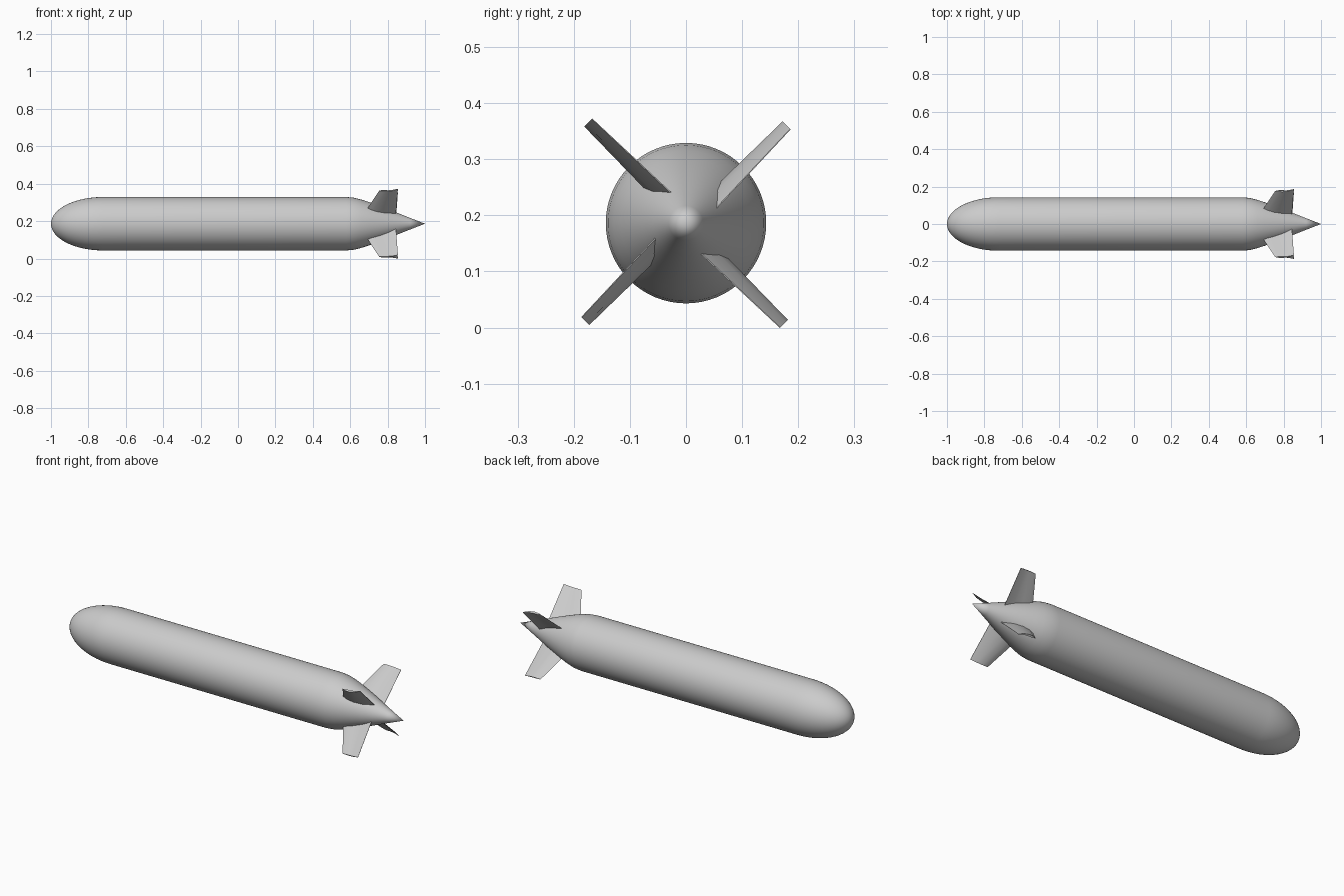
import bpy, bmesh
from math import pi, cos, sin, radians
from mathutils import Vector

if "Cube" in bpy.data.objects:
    bpy.data.objects.remove(bpy.data.objects["Cube"])

AXIS_Z = 0.186
RADIUS = 0.143

paint = bpy.data.materials.new("light_grey_paint")
paint.use_nodes = True
grey = (0.6, 0.6, 0.6, 1)
paint.diffuse_color = grey
paint.node_tree.nodes["Principled BSDF"].inputs["Base Color"].default_value = grey


def finish(name, bm):
    bmesh.ops.recalc_face_normals(bm, faces=bm.faces)
    mesh = bpy.data.meshes.new(name)
    bm.to_mesh(mesh)
    bm.free()
    mesh.materials.append(paint)
    obj = bpy.data.objects.new(name, mesh)
    bpy.context.collection.objects.link(obj)
    bpy.ops.object.select_all(action='DESELECT')
    obj.select_set(True)
    bpy.context.view_layer.objects.active = obj
    bpy.ops.object.shade_smooth_by_angle(angle=radians(30))
    return obj


# Hull: elliptical nose, straight middle and pointed tail, spun about the x axis
steps = 16
profile = [(-0.72 - 0.28 * cos(i / steps * pi / 2), RADIUS * sin(i / steps * pi / 2))
           for i in range(steps + 1)]
profile += [(0.58, RADIUS), (0.62, 0.139), (0.66, 0.129), (0.70, 0.116), (0.75, 0.098),
            (0.80, 0.079), (0.85, 0.059), (0.92, 0.031), (1.0, 0)]
bm = bmesh.new()
verts = [bm.verts.new((x, 0, AXIS_Z + r)) for x, r in profile]
edges = [bm.edges.new(pair) for pair in zip(verts, verts[1:])]
bmesh.ops.spin(bm, geom=verts + edges, cent=(0, 0, AXIS_Z), axis=(1, 0, 0),
               angle=2 * pi, steps=64)
bmesh.ops.remove_doubles(bm, verts=bm.verts, dist=0.0001)
finish("hull", bm)

# Fin section as (chord fraction, sideways offset): cambered, drooping trailing edge
SECTION = [(0, 0.0), (0.15, 0.005), (0.4, 0.0065), (0.7, 0.001), (1, -0.0125),
           (1, -0.0138), (0.7, -0.006), (0.4, -0.003), (0.15, -0.003)]


def build_fin(name, angle):
    out = Vector((0, cos(angle), sin(angle)))
    side = Vector((0, -sin(angle), cos(angle)))
    bm = bmesh.new()
    rings = []
    # Each station: distance from the axis, leading x, trailing x, section scale
    for r, lead, trail, scale in [(0.03, 0.652, 0.843, 1.55), (0.25, 0.755, 0.855, 1)]:
        ring = []
        for c, t in SECTION:
            p = out * r + side * t * scale
            ring.append(bm.verts.new((lead + (trail - lead) * c, p.y, AXIS_Z + p.z)))
        rings.append(ring)
    root, tip = rings
    for i in range(len(SECTION)):
        j = (i + 1) % len(SECTION)
        bm.faces.new((root[i], root[j], tip[j], tip[i]))
    bm.faces.new(root)
    bm.faces.new(tip)
    finish(name, bm)


for i, name in enumerate(["upper_back_fin", "upper_front_fin",
                          "lower_front_fin", "lower_back_fin"]):
    build_fin(name, pi / 4 + i * pi / 2)
